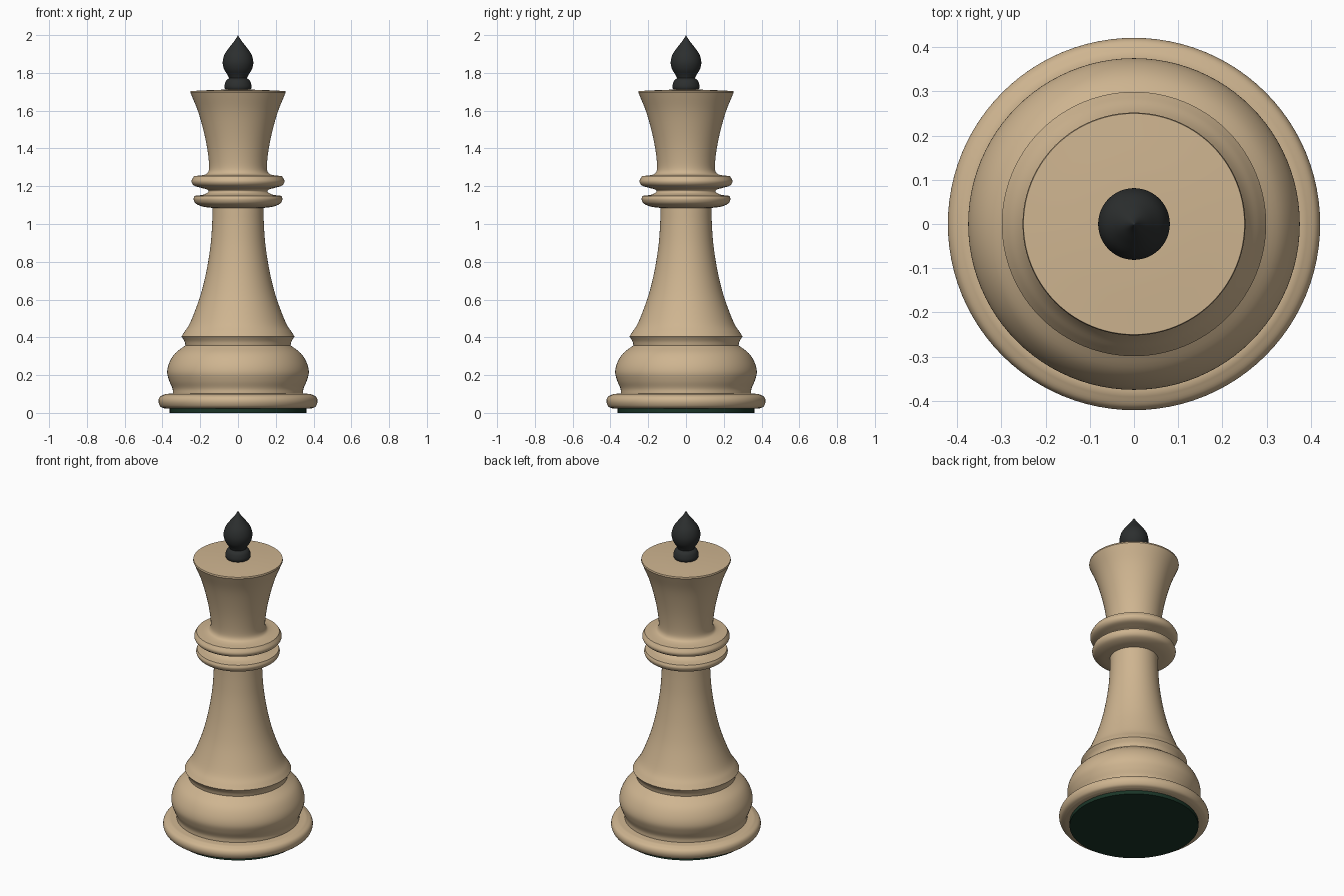
import bpy, bmesh, math
from mathutils import Vector

SEGMENTS = 96


def smooth_run(points, steps=5):
    """Catmull-Rom curve through (radius, height) points."""
    p = [Vector(q) for q in points]
    p = [2 * p[0] - p[1]] + p + [2 * p[-1] - p[-2]]
    out = []
    for a, b, c, d in zip(p, p[1:], p[2:], p[3:]):
        for i in range(steps):
            t = i / steps
            out.append(0.5 * (2 * b + (c - a) * t + (2 * a - 5 * b + 4 * c - d) * t * t
                              + (3 * b - a - 3 * c + d) * t ** 3))
    return out + [p[-2]]


def material(name, color):
    m = bpy.data.materials.new(name)
    m.diffuse_color = color
    return m


def lathe(name, runs, mat):
    """Spin smooth runs about z; joints between runs stay sharp."""
    profile = []
    for run in runs:
        for q in smooth_run(run):
            if not profile or (q - profile[-1]).length > 1e-5:
                profile.append(q)
    bm = bmesh.new()
    verts = [bm.verts.new((max(q.x, 0), 0, q.y)) for q in profile]
    edges = [bm.edges.new(pair) for pair in zip(verts, verts[1:])]
    bmesh.ops.spin(bm, geom=verts + edges, cent=(0, 0, 0), axis=(0, 0, 1),
                   angle=math.tau, steps=SEGMENTS, use_duplicate=False)
    bmesh.ops.remove_doubles(bm, verts=bm.verts, dist=1e-5)
    bmesh.ops.recalc_face_normals(bm, faces=bm.faces)
    mesh = bpy.data.meshes.new(name)
    bm.to_mesh(mesh)
    bm.free()
    mesh.materials.append(mat)
    obj = bpy.data.objects.new(name, mesh)
    bpy.context.collection.objects.link(obj)
    bpy.ops.object.select_all(action='DESELECT')
    obj.select_set(True)
    bpy.context.view_layer.objects.active = obj
    bpy.ops.object.shade_smooth_by_angle(angle=math.radians(35))
    return obj


wood = material("light_wood", (0.62, 0.46, 0.28, 1))
black = material("black_lacquer", (0.025, 0.028, 0.028, 1))
green = material("green_felt", (0.01, 0.035, 0.02, 1))

# Felt pad
lathe("felt_pad", [[(0, 0), (0.362, 0)], [(0.362, 0), (0.362, 0.025)],
                   [(0.362, 0.025), (0, 0.025)]], green)

# Turned wooden body
lathe("turned_body", [
    # rounded foot rim
    [(0, 0.022), (0.385, 0.022)],
    [(0.385, 0.022), (0.41, 0.033), (0.421, 0.06), (0.413, 0.085), (0.385, 0.1)],
    [(0.385, 0.1), (0.345, 0.103)],
    # bulging base
    [(0.345, 0.103), (0.347, 0.13), (0.364, 0.17), (0.375, 0.215), (0.364, 0.265),
     (0.333, 0.315), (0.278, 0.358)],
    # flared collar
    [(0.278, 0.358), (0.284, 0.38), (0.299, 0.405)],
    # stem
    [(0.299, 0.405), (0.283, 0.43), (0.252, 0.48), (0.206, 0.6), (0.178, 0.7), (0.158, 0.8),
     (0.144, 0.9), (0.137, 1.0), (0.135, 1.085)],
    # lower ring
    [(0.135, 1.085), (0.185, 1.092), (0.222, 1.107), (0.235, 1.13), (0.23, 1.149)],
    [(0.23, 1.149), (0.185, 1.155), (0.157, 1.17), (0.165, 1.183), (0.19, 1.19)],
    # upper ring
    [(0.19, 1.19), (0.232, 1.203), (0.246, 1.226), (0.233, 1.254)],
    [(0.233, 1.254), (0.185, 1.259), (0.16, 1.272), (0.153, 1.31), (0.163, 1.4),
     (0.184, 1.5), (0.213, 1.6), (0.252, 1.695)],
    # crown rim and top
    [(0.252, 1.695), (0.25, 1.704)],
    [(0.25, 1.704), (0.12, 1.71), (0, 1.712)],
], wood)

# Pointed finial on a small bead
lathe("finial", [
    [(0, 1.705), (0.06, 1.705)],
    [(0.06, 1.705), (0.07, 1.718), (0.071, 1.735), (0.063, 1.758), (0.047, 1.772)],
    [(0.047, 1.772), (0.056, 1.79), (0.074, 1.82), (0.081, 1.858), (0.07, 1.9),
     (0.042, 1.94), (0.017, 1.972), (0, 2.0)],
], black)
